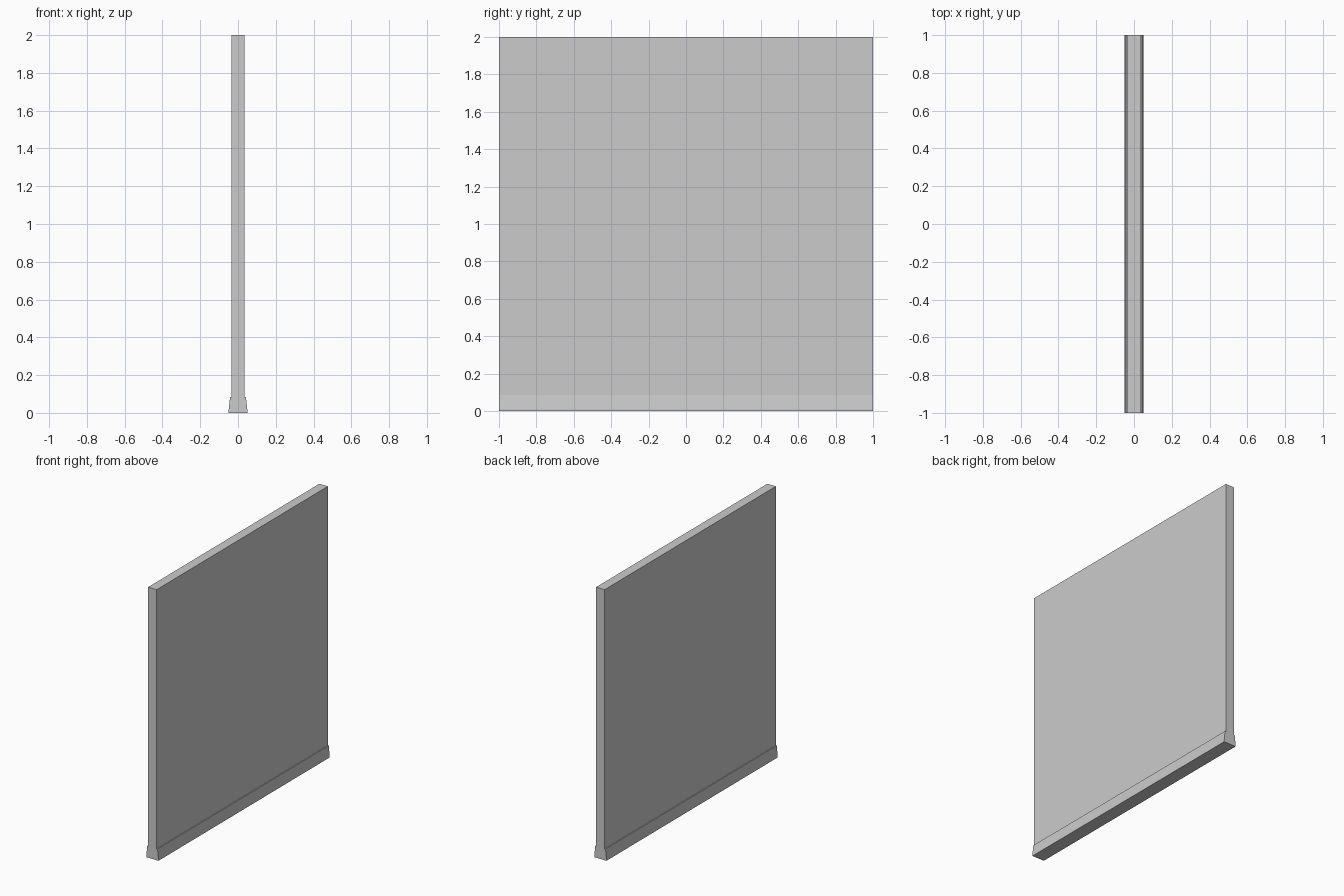
import bpy, bmesh

if "Cube" in bpy.data.objects:
    bpy.data.objects.remove(bpy.data.objects["Cube"])

# Right half of the wall cross-section (x, z): skirting, small ledge, plain wall
half = [(0.05, 0.0), (0.05, 0.01), (0.042, 0.085), (0.035, 0.085), (0.035, 2.0)]
profile = half + [(-x, z) for x, z in reversed(half)]

# Wall panel with skirting on both sides, extruded along its length
bm = bmesh.new()
face = bm.faces.new([bm.verts.new((x, -1.0, z)) for x, z in profile])
ext = bmesh.ops.extrude_face_region(bm, geom=[face], use_keep_orig=True)
verts = [g for g in ext["geom"] if isinstance(g, bmesh.types.BMVert)]
bmesh.ops.translate(bm, verts=verts, vec=(0, 2.0, 0))
bmesh.ops.recalc_face_normals(bm, faces=bm.faces[:])

mesh = bpy.data.meshes.new("wall_with_skirting")
bm.to_mesh(mesh)
bm.free()
wall = bpy.data.objects.new("wall_with_skirting", mesh)
bpy.context.collection.objects.link(wall)
